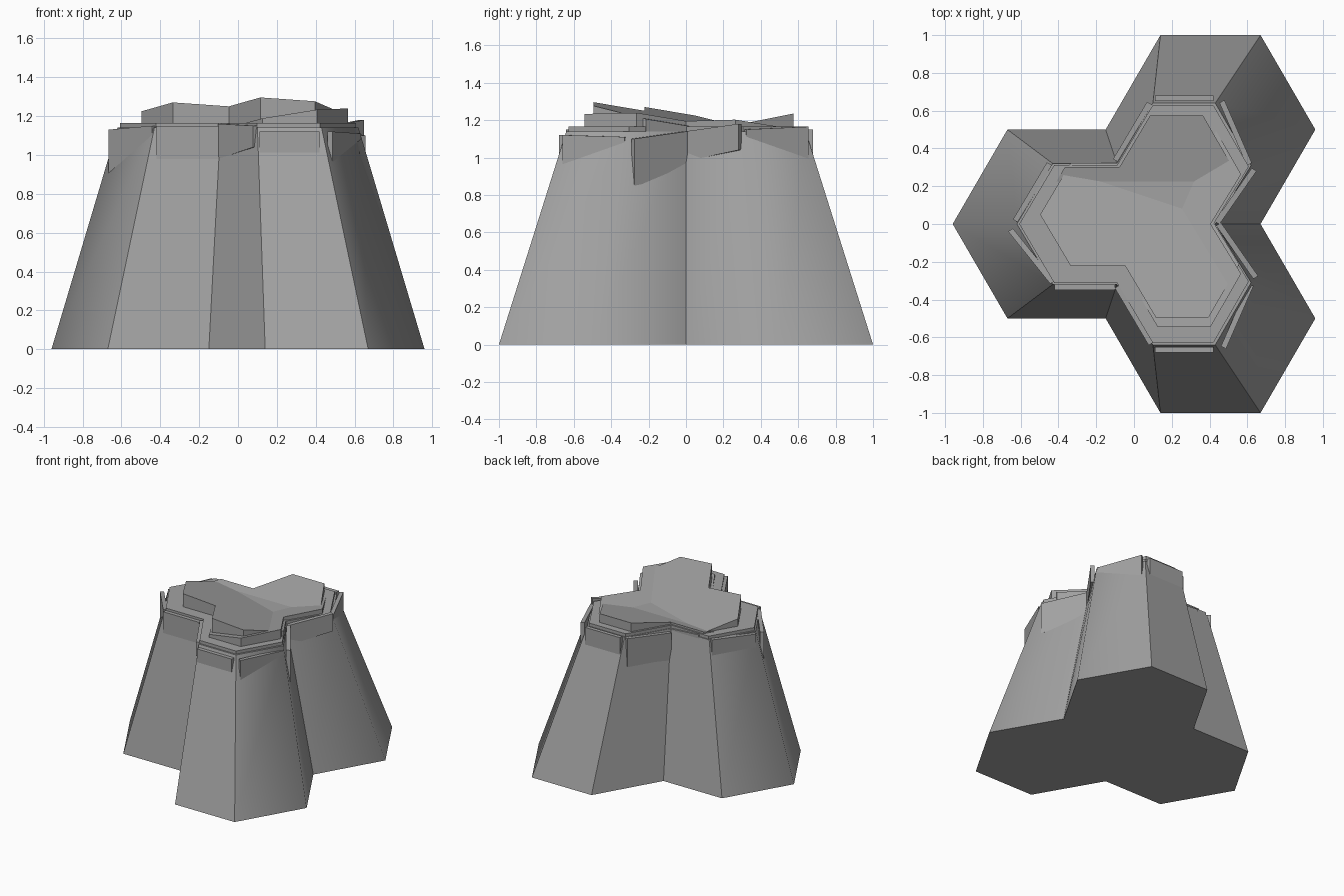
import bpy
import bmesh
from mathutils import Vector

cube = bpy.data.objects.get("Cube")
if cube:
    bpy.data.objects.remove(cube, do_unlink=True)

stone = bpy.data.materials.new("stone grey")
stone.use_nodes = True
grey = (0.36, 0.36, 0.36, 1)
stone.diffuse_color = grey
stone.node_tree.nodes["Principled BSDF"].inputs["Base Color"].default_value = grey


def full_outline(half):
    """Mirror the front half of an outline to the back (counter-clockwise)."""
    return [Vector(p) for p in half] + [Vector((x, -y)) for x, y in half[-2:0:-1]]


def loft(name, rings, smooth_ridges=False):
    """Skin a stack of equal-length point rings and close both ends."""
    bm = bmesh.new()
    loops = [[bm.verts.new(p) for p in ring] for ring in rings]
    n = len(loops[0])
    for low, high in zip(loops, loops[1:]):
        for i in range(n):
            j = (i + 1) % n
            bm.faces.new((low[i], low[j], high[j], high[i]))
    bm.faces.new(loops[0][::-1])
    bm.faces.new(loops[-1])
    bmesh.ops.recalc_face_normals(bm, faces=bm.faces)
    if smooth_ridges:
        # only the outermost side ridges are rounded off by shading
        for face in bm.faces:
            face.smooth = True
        ridges = {0, 5, 7}
        soft = [{loops[0][i], loops[1][i]} for i in ridges]
        for edge in bm.edges:
            edge.smooth = set(edge.verts) in soft
    mesh = bpy.data.meshes.new(name)
    bm.to_mesh(mesh)
    bm.free()
    mesh.materials.append(stone)
    obj = bpy.data.objects.new(name, mesh)
    bpy.context.collection.objects.link(obj)
    return obj


def ring(outline, z, scale=1.0):
    return [(p.x * scale, p.y * scale, z) for p in outline]


base = full_outline([(-.96, 0), (-.67, -.5), (-.15, -.5), (.14, -1),
                     (.67, -1), (.96, -.5), (.67, 0)])
crown = full_outline([(-.62, 0), (-.43, -.32), (-.09, -.32), (.1, -.64),
                      (.43, -.64), (.62, -.31), (.43, 0)])

# Tapered three-lobed body and its rim
loft("body", [ring(base, 0), ring(crown, 1.14)], smooth_ridges=True)
loft("rim", [ring(crown, 1.1, .98), ring(crown, 1.165, .98)])


# Tilted slabs on top: shift of the outline, then height and slopes
def slab(name, shift, height, slope_x, slope_y):
    pts = [p * .85 + Vector(shift) for p in crown]
    top = [(p.x, p.y, height + slope_x * p.x + slope_y * p.y) for p in pts]
    loft(name, [ring(pts, .95), top])


slab("front_slab", (.03, .05), 1.2, -.07, -.21)
slab("back_slab", (0, .03), 1.12, 0, .2)
slab("side_slab", (.04, 0), 1.13, .16, -.07)


# Thin upright plates around the rim, one per crown edge
def plate(name, edge, outs, tops, bottoms):
    a, b = crown[edge], crown[(edge + 1) % len(crown)]
    along = (b - a).normalized()
    normal = Vector((along.y, -along.x))
    a, b = a + along * .01, b - along * .01
    outer = [a + normal * outs[0], b + normal * outs[1]]
    corners = outer + [p - normal * .03 for p in reversed(outer)]

    def level(heights):
        zs = (heights[0], heights[1], heights[1], heights[0])
        return [(p.x, p.y, z) for p, z in zip(corners, zs)]

    loft(name, [level(bottoms), level(tops)])


plate("left_front_plate", 0, (.06, .01), (1.13, 1.15), (.9, .98))
plate("left_lobe_front_plate", 1, (.03, .03), (1.15, 1.15), (.98, .98))
plate("front_notch_plate", 2, (.02, .02), (1.16, 1.15), (.98, 1.04))
plate("front_plate", 3, (.04, .04), (1.12, 1.12), (.91, .91))
plate("front_side_plate", 4, (.06, .02), (1.12, 1.11), (.9, 1))
plate("side_notch_front_plate", 5, (.05, .03), (1.1, 1.14), (.85, .9))
plate("side_notch_back_plate", 6, (.02, .04), (1.14, 1.18), (.98, 1.04))
plate("back_side_plate", 7, (.01, .05), (1.15, 1.165), (1.04, .95))
plate("back_plate", 8, (.04, .04), (1.15, 1.15), (.96, .96))
plate("back_notch_plate", 9, (.03, .03), (1.14, 1.12), (.9, .9))
plate("left_back_plate", 11, (.03, .03), (1.15, 1.13), (.97, .97))
